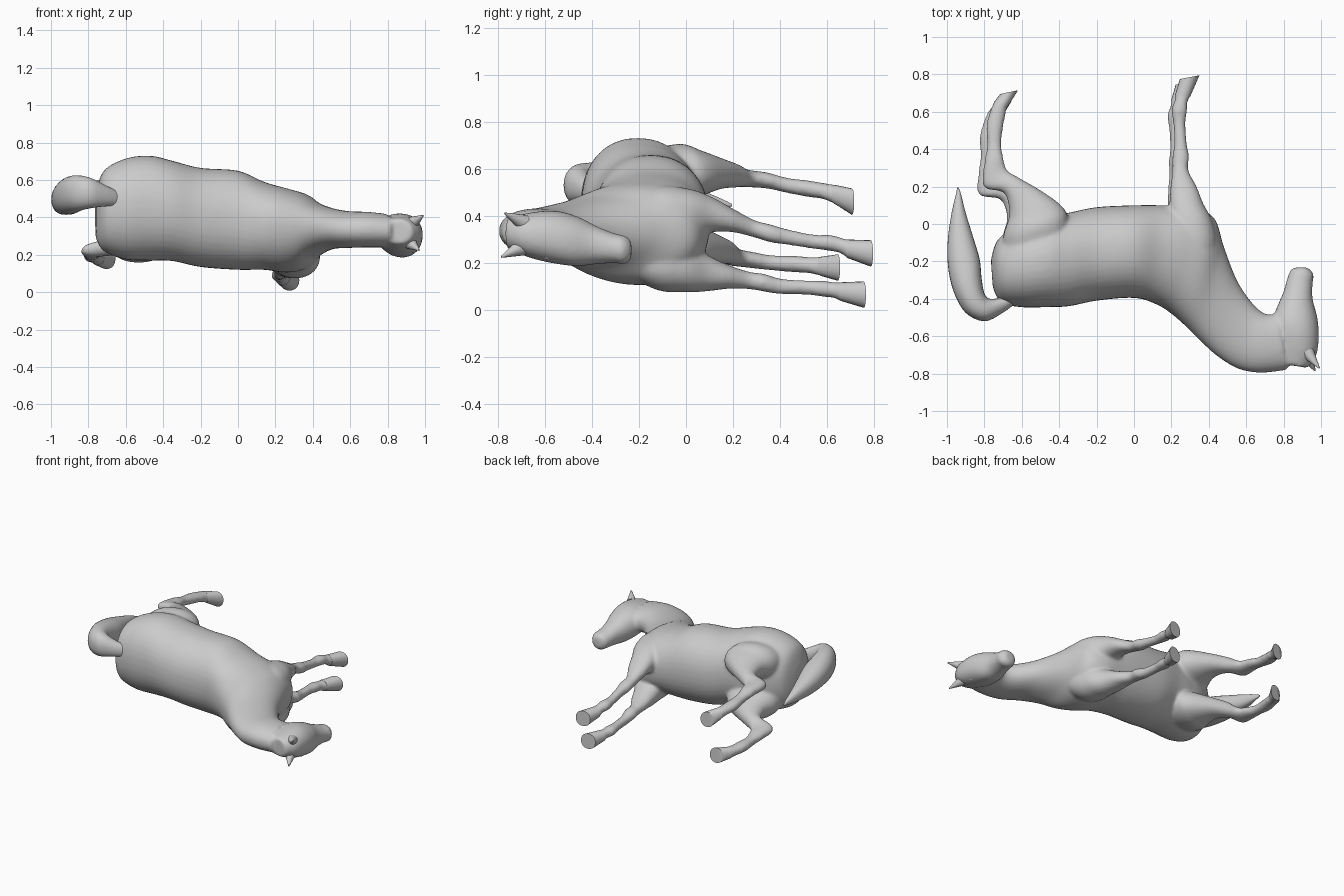
import bpy, bmesh, math
from mathutils import Vector


def spline(rows, n):
    """Catmull-Rom interpolation through rows of numbers."""
    rows = [Vector(r) for r in rows]
    out = []
    for i in range(len(rows) - 1):
        p0, p1 = rows[max(i - 1, 0)], rows[i]
        p2, p3 = rows[i + 1], rows[min(i + 2, len(rows) - 1)]
        for k in range(n):
            t = k / n
            out.append(0.5 * (2 * p1 + (p2 - p0) * t + (2 * p0 - 5 * p1 + 4 * p2 - p3) * t * t
                              + (3 * p1 - p0 - 3 * p2 + p3) * t ** 3))
    return out + [rows[-1]]


def squarish(v):
    return math.copysign(abs(v) ** .92, v)


def loft(bm, stations, n=5, sides=40):
    """Station: edge point (x, y), opposite edge point (x, y), centre z, half width in z."""
    rings = []
    for ax, ay, bx, by, z, hz in spline(stations, n):
        a, b = Vector((ax, ay, z)), Vector((bx, by, z))
        mid, half = (a + b) / 2, (a - b) / 2
        rings.append([bm.verts.new(mid + half * squarish(math.cos(t))
                                   + Vector((0, 0, hz * squarish(math.sin(t)))))
                      for t in (2 * math.pi * i / sides for i in range(sides))])
    faces = [bm.faces.new(rings[0]), bm.faces.new(rings[-1])]
    for r, s in zip(rings, rings[1:]):
        for i in range(sides):
            j = (i + 1) % sides
            faces.append(bm.faces.new((r[i], r[j], s[j], s[i])))
    bmesh.ops.recalc_face_normals(bm, faces=faces)


def finish(name, bm, angle=50):
    me = bpy.data.meshes.new(name)
    bm.to_mesh(me)
    bm.free()
    ob = bpy.data.objects.new(name, me)
    bpy.context.collection.objects.link(ob)
    bpy.ops.object.select_all(action='DESELECT')
    ob.select_set(True)
    bpy.context.view_layer.objects.active = ob
    bpy.ops.object.shade_smooth_by_angle(angle=math.radians(angle))
    return ob


def part(name, stations, n=4, sides=28):
    bm = bmesh.new()
    loft(bm, stations, n, sides)
    return finish(name, bm)


# Torso and neck, rump to poll: back edge, belly edge, z, half width
torso = [
    (-.755, -.34, -.765, -.19, .41, .12), (-.71, -.42, -.725, -.08, .435, .215),
    (-.60, -.445, -.60, .00, .445, .27), (-.48, -.445, -.46, .04, .45, .28),
    (-.35, -.44, -.35, .06, .435, .268), (-.20, -.41, -.20, .09, .40, .265),
    (0, -.395, 0, .10, .385, .265), (.12, -.43, .16, .10, .355, .235),
    (.20, -.48, .32, .09, .33, .225), (.28, -.55, .43, .03, .325, .20),
    (.36, -.63, .48, -.12, .335, .145), (.45, -.71, .55, -.30, .34, .11),
    (.56, -.775, .63, -.42, .335, .098), (.68, -.795, .70, -.48, .335, .095),
    (.82, -.78, .76, -.48, .33, .09)]

# Head, poll to muzzle
head = [
    (.93, -.77, .78, -.745, .325, .065), (.975, -.70, .74, -.60, .317, .098),
    (.988, -.60, .745, -.50, .308, .112), (.98, -.50, .775, -.42, .29, .104),
    (.955, -.40, .80, -.36, .275, .08), (.955, -.32, .82, -.29, .262, .063),
    (.96, -.27, .835, -.25, .255, .06), (.93, -.232, .86, -.232, .255, .038)]

# Legs: front edge, rear edge, half width
fore = [
    (.36, -.36, .14, -.30, .05), (.44, -.15, .17, -.12, .115), (.425, .00, .185, .02, .105),
    (.37, .11, .19, .11, .075), (.335, .20, .195, .20, .05), (.29, .29, .205, .29, .037),
    (.295, .36, .205, .36, .038), (.282, .43, .215, .43, .033), (.275, .54, .21, .54, .03),
    (.285, .61, .20, .61, .034), (.285, .65, .218, .66, .033), (.30, .68, .22, .69, .039),
    (.35, .795, .245, .775, .056)]
hind = [
    (-.34, -.24, -.69, -.27, .10), (-.35, .00, -.70, -.08, .13), (-.38, .09, -.67, .03, .098),
    (-.50, .18, -.67, .10, .067), (-.62, .25, -.70, .17, .05), (-.68, .29, -.805, .20, .038),
    (-.70, .36, -.80, .33, .034), (-.71, .43, -.785, .42, .032), (-.70, .52, -.79, .52, .035),
    (-.69, .57, -.77, .60, .034), (-.68, .62, -.75, .65, .041), (-.62, .715, -.715, .695, .056)]


def leg(profile, zs, dx=0, dy=0):
    rows = []
    for i, ((ax, ay, bx, by, h), z) in enumerate(zip(profile, zs)):
        k = min(i / 7, 1)
        rows.append((ax + dx * k, ay + dy * k, bx + dx * k, by + dy * k, z, h))
    return rows


legs = {
    'fore_upper': leg(fore, (.40, .41, .41, .405, .38, .345, .325, .31, .29, .285, .275, .26, .24)),
    'fore_lower': leg(fore, (.26, .205, .18, .155, .14, .125, .115, .10, .095, .09, .085, .078,
                             .065), -.022, -.03),
    'hind_upper': leg(hind, (.55, .575, .58, .58, .57, .56, .55, .53, .515, .505, .49, .46)),
    'hind_lower': leg(hind, (.31, .29, .27, .26, .245, .225, .21, .20, .195, .19, .185, .18),
                      -.035, -.06)}

# Fused body skin; each leg runs a little way into its hoof
bm = bmesh.new()
loft(bm, torso)
loft(bm, head)
for rows in legs.values():
    loft(bm, rows[:-1] + [tuple(Vector(rows[-2]).lerp(Vector(rows[-1]), .3))])
body = finish('horse_body', bm, 180)
rem = body.modifiers.new('fuse', 'REMESH')
rem.mode = 'VOXEL'
rem.voxel_size = .011
rem.use_smooth_shade = True
sm = body.modifiers.new('soften', 'SMOOTH')
sm.factor = .5
sm.iterations = 7

# Hooves
for name, rows in legs.items():
    part('hoof_' + name, rows[-2:], 2, 20)

# Tail
part('tail', [
    (-.64, -.43, -.64, -.36, .50, .04), (-.71, -.48, -.70, -.39, .515, .055),
    (-.80, -.52, -.77, -.40, .53, .08), (-.90, -.475, -.80, -.37, .53, .095),
    (-.965, -.36, -.815, -.29, .52, .10), (-.995, -.22, -.825, -.19, .505, .09),
    (-.995, -.08, -.86, -.07, .485, .07), (-.975, .06, -.90, .06, .465, .045),
    (-.952, .16, -.925, .16, .45, .018), (-.945, .195, -.938, .195, .445, .005)])

# Ears
for name, base, tip in (('ear_upper', (.93, -.69, .37), (.99, -.77, .41)),
                        ('ear_lower', (.92, -.70, .265), (.968, -.785, .225))):
    base, tip = Vector(base), Vector(tip)
    axis = tip - base
    bm = bmesh.new()
    bmesh.ops.create_cone(bm, cap_ends=True, segments=16, radius1=.036, radius2=.004,
                          depth=axis.length)
    ob = finish(name, bm)
    ob.location = (base + tip) / 2
    ob.rotation_euler = axis.to_track_quat('Z', 'Y').to_euler()

# Eyes
for name, z in (('eye_upper', .385), ('eye_lower', .23)):
    bm = bmesh.new()
    bmesh.ops.create_uvsphere(bm, u_segments=16, v_segments=10, radius=.018)
    finish(name, bm).location = (.93, -.59, z)
